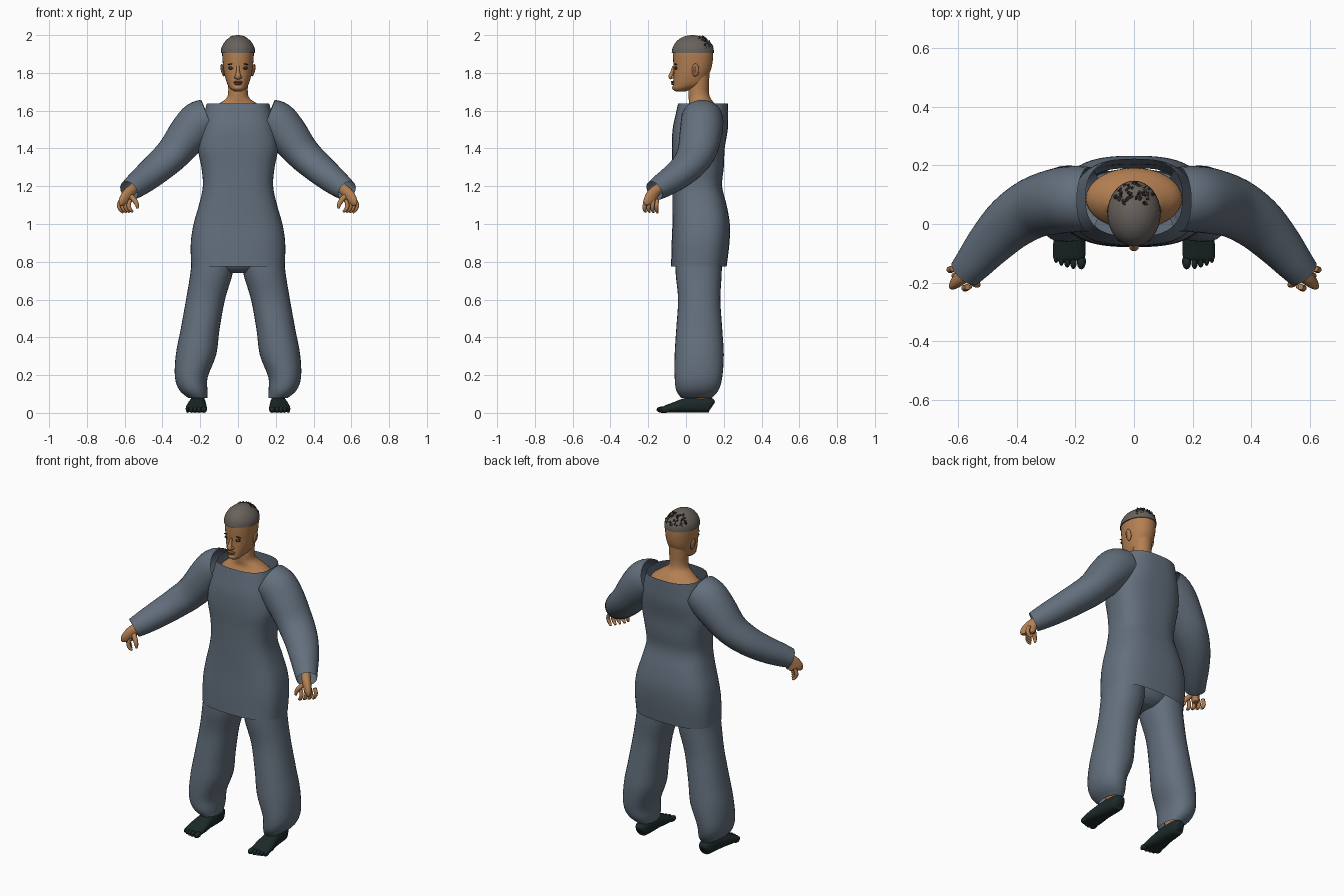
import bpy, bmesh, math, random
from mathutils import Vector, Matrix

random.seed(4)


def material(name, r, g, b):
    m = bpy.data.materials.new(name)
    m.diffuse_color = (r, g, b, 1)
    return m


CLOTH = material("slate cloth", 0.125, 0.16, 0.205)
SKIN = material("brown skin", 0.46, 0.215, 0.085)
HAIR = material("grey hair", 0.14, 0.12, 0.105)
TUFT = material("dark hair", 0.03, 0.027, 0.025)
SHOE = material("dark green shoe", 0.012, 0.022, 0.022)
DARK = material("dark eye", 0.02, 0.014, 0.012)
LIP = material("lip brown", 0.26, 0.10, 0.05)
WHITE = material("eye white", 0.4, 0.36, 0.32)


def finish(name, bm, mat):
    bmesh.ops.recalc_face_normals(bm, faces=bm.faces[:])
    me = bpy.data.meshes.new(name)
    bm.to_mesh(me)
    bm.free()
    me.materials.append(mat)
    ob = bpy.data.objects.new(name, me)
    bpy.context.collection.objects.link(ob)
    bpy.ops.object.select_all(action='DESELECT')
    ob.select_set(True)
    bpy.context.view_layer.objects.active = ob
    bpy.ops.object.shade_smooth_by_angle(angle=math.radians(50))
    return ob


def spline(pts, steps):
    """Smooth curve through stations of any dimension."""
    out = []
    for i in range(len(pts) - 1):
        a, b = pts[max(i - 1, 0)], pts[i]
        c, d = pts[i + 1], pts[min(i + 2, len(pts) - 1)]
        for k in range(steps):
            t = k / steps
            out.append([0.5 * (2 * q + (r - p) * t + (2 * p - 5 * q + 4 * r - s) * t * t
                               + (3 * q - p - 3 * r + s) * t ** 3)
                        for p, q, r, s in zip(a, b, c, d)])
    return out + [list(pts[-1])]


def loft(name, mat, stations, n=32, steps=4, power=2.0, flat=False, ref=(0, 0, 1),
         cap=True, side=1):
    """Skin rings (x, y, z, r1, r2); flat keeps every ring horizontal."""
    rows = spline(stations, steps)
    bm = bmesh.new()
    rings = []
    for i, (x, y, z, r1, r2) in enumerate(rows):
        if flat:
            v, u = Vector((1, 0, 0)), Vector((0, 1, 0))
        else:
            t = (Vector(rows[min(i + 1, len(rows) - 1)][:3])
                 - Vector(rows[max(i - 1, 0)][:3])).normalized()
            u = t.cross(Vector(ref)).normalized()
            v = u.cross(t)
        ring = []
        for k in range(n):
            a = 2 * math.pi * k / n
            c, s = math.cos(a), math.sin(a)
            c = math.copysign(abs(c) ** (2 / power), c)
            s = math.copysign(abs(s) ** (2 / power), s)
            p = Vector((x, y, z)) + v * (r1 * c) + u * (r2 * s)
            ring.append(bm.verts.new((p.x * side, p.y, p.z)))
        rings.append(ring)
    for a, b in zip(rings, rings[1:]):
        for k in range(n):
            bm.faces.new((a[k], a[(k + 1) % n], b[(k + 1) % n], b[k]))
    if cap:
        bm.faces.new(rings[0])
        bm.faces.new(rings[-1])
    return finish(name, bm, mat)


def blobs(name, mat, items, seg=14):
    """Ellipsoids given as (centre, radii, rotation about y)."""
    bm = bmesh.new()
    for c, r, rot in items:
        m = Matrix.Translation(c) @ Matrix.Rotation(rot, 4, 'Y') @ Matrix.Diagonal((*r, 1))
        bmesh.ops.create_uvsphere(bm, u_segments=seg, v_segments=max(seg // 2, 4),
                                  radius=1, matrix=m)
    return finish(name, bm, mat)


def column(rows, x=0):
    """Rows of z, centre y, half width, half depth."""
    return [(x, y, z, rx, ry) for z, y, rx, ry in rows]


# Tunic: open shell with square neckline
loft("tunic", CLOTH, column([
    (.775, .068, .248, .147), (.9, .077, .25, .153), (1.0, .08, .235, .152),
    (1.1, .072, .207, .143), (1.2, .06, .186, .131), (1.3, .064, .194, .136),
    (1.4, .065, .212, .14), (1.5, .075, .2, .146), (1.58, .084, .181, .139),
    (1.638, .09, .165, .132)]), n=48, power=2.7, flat=True, cap=False)

# Trouser seat under the tunic
loft("trouser_seat", CLOTH, column([
    (.74, .065, .08, .06), (.77, .065, .16, .1), (.83, .068, .215, .12),
    (.92, .07, .21, .12)]), flat=True)

# Shoulders and neck
loft("chest_and_neck", SKIN, column([
    (1.46, .085, .15, .1), (1.56, .087, .165, .105), (1.6, .09, .15, .092),
    (1.635, .085, .105, .07), (1.665, .072, .062, .058), (1.7, .067, .052, .054),
    (1.75, .07, .053, .052), (1.81, .07, .055, .055)]), flat=True)

# Head
loft("head", SKIN, column([
    (1.702, -.028, .02, .026), (1.715, -.018, .038, .052), (1.74, .014, .056, .083),
    (1.78, .025, .069, .091), (1.82, .034, .077, .099), (1.87, .037, .082, .105),
    (1.92, .037, .083, .104), (1.96, .036, .066, .086), (1.985, .035, .03, .04)]),
    flat=True, power=2.15)

# Hair cap with tufts at the back of the crown
loft("hair_cap", HAIR, column([
    (1.905, .036, .091, .112), (1.935, .037, .087, .107), (1.965, .036, .07, .088),
    (1.987, .035, .045, .058), (1.997, .035, .022, .028), (2.0, .035, .005, .006)]),
    flat=True)
tufts = []
for i in range(60):
    a = math.radians(random.uniform(35, 145))
    e = math.radians(random.uniform(14, 62))
    p = (.087 * math.cos(a) * math.cos(e), .036 + .108 * math.sin(a) * math.cos(e),
         1.91 + .088 * math.sin(e))
    tufts.append((p, (.004, .006, .012), random.uniform(-1.2, 1.2)))
blobs("hair_tufts", TUFT, tufts, seg=6)

# Face
loft("nose", SKIN, [(0, -.066, 1.835, .006, .008), (0, -.073, 1.805, .009, .010),
                    (0, -.08, 1.782, .013, .016), (0, -.074, 1.77, .008, .014)],
     n=14, ref=(0, 1, 0))
blobs("nostril_wings", SKIN, [((s * .013, -.068, 1.778), (.008, .011, .008), 0)
                              for s in (-1, 1)])
blobs("lips", LIP, [((0, -.068, 1.752), (.026, .013, .006), 0),
                    ((0, -.067, 1.742), (.022, .013, .006), 0)])
blobs("chin", SKIN, [((0, -.05, 1.721), (.028, .024, .016), 0)])
blobs("eye_sockets", DARK, [((s * .034, -.052, 1.826), (.019, .008, .009), s * .1)
                            for s in (-1, 1)])
blobs("eyeballs", WHITE, [((s * .034, -.055, 1.825), (.012, .008, .006), 0)
                          for s in (-1, 1)])
blobs("pupils", DARK, [((s * .034, -.061, 1.825), (.005, .004, .005), 0)
                       for s in (-1, 1)])
blobs("eyebrows", DARK, [((s * .036, -.054, 1.847), (.021, .008, .003), s * .15)
                         for s in (-1, 1)])
blobs("ears", SKIN, [((s * .081, .05, 1.815), (.009, .02, .035), s * .2)
                     for s in (-1, 1)])
blobs("ear_hollows", LIP, [((s * .088, .046, 1.818), (.004, .01, .02), s * .2)
                           for s in (-1, 1)])

for label, s in (("right", -1), ("left", 1)):
    # Sleeve, open at shoulder and cuff
    loft(label + "_sleeve", CLOTH, [
        (.155, .085, 1.56, .105, .11), (.205, .085, 1.535, .115, .113),
        (.262, .078, 1.475, .108, .112), (.342, .055, 1.375, .091, .104),
        (.42, .005, 1.302, .081, .094), (.49, -.065, 1.243, .073, .08),
        (.545, -.13, 1.2, .064, .066), (.578, -.168, 1.176, .055, .057)],
        cap=False, side=s)

    # Hand: palm, four curled fingers, thumb
    loft(label + "_palm", SKIN, [
        (.53, -.115, 1.205, .026, .028), (.568, -.16, 1.175, .026, .03),
        (.59, -.182, 1.145, .024, .037), (.602, -.19, 1.115, .02, .042),
        (.604, -.19, 1.1, .012, .034)], n=20, ref=(.78, .62, 0), side=s)
    for i in range(4):
        x, y = .628 - .017 * i, -.152 - .021 * i
        loft(f"{label}_finger_{i + 1}", SKIN, [
            (x - .008, y, 1.128, .010, .010), (x + .002, y - .004, 1.1, .011, .011),
            (x - .006, y - .004, 1.076, .010, .010),
            (x - .02, y + .002, 1.06 + .002 * i, .006, .006)],
            n=10, ref=(1, 0, 0), side=s)
    loft(label + "_thumb", SKIN, [
        (.572, -.18, 1.15, .014, .014), (.55, -.198, 1.128, .014, .014),
        (.535, -.207, 1.103, .011, .011), (.533, -.208, 1.082, .006, .006)],
        n=10, ref=(1, 0, 0), side=s)

    # Baggy trouser leg, open at the ankle
    loft(label + "_trouser_leg", CLOTH, [
        (.212, .055, .078, .05, .08), (.236, .06, .12, .074, .112),
        (.247, .066, .19, .087, .126), (.222, .07, .31, .107, .13),
        (.201, .07, .44, .103, .122), (.172, .07, .6, .103, .112),
        (.14, .067, .74, .112, .122), (.132, .068, .84, .11, .122)],
        flat=True, power=2.2, cap=False, side=s)
    loft(label + "_ankle", SKIN, [
        (.212, .075, .04, .034, .05), (.212, .075, .085, .036, .055),
        (.215, .07, .2, .04, .05)], n=20, flat=True, side=s)

    # Toed shoe
    loft(label + "_shoe", SHOE, [
        (.212, .14, .036, .022, .02), (.212, .125, .042, .04, .035),
        (.213, .07, .044, .043, .043), (.217, .0, .04, .039, .047),
        (.22, -.06, .029, .028, .055), (.222, -.11, .02, .019, .055),
        (.222, -.125, .018, .012, .048)], n=24, power=2.5, side=s)
    blobs(label + "_toes", SHOE, [
        ((s * x, y, .017), (r, .028, .017), 0) for x, y, r in
        ((.18, -.128, .016), (.207, -.127, .012), (.228, -.122, .012),
         (.248, -.116, .011), (.266, -.106, .010))])
